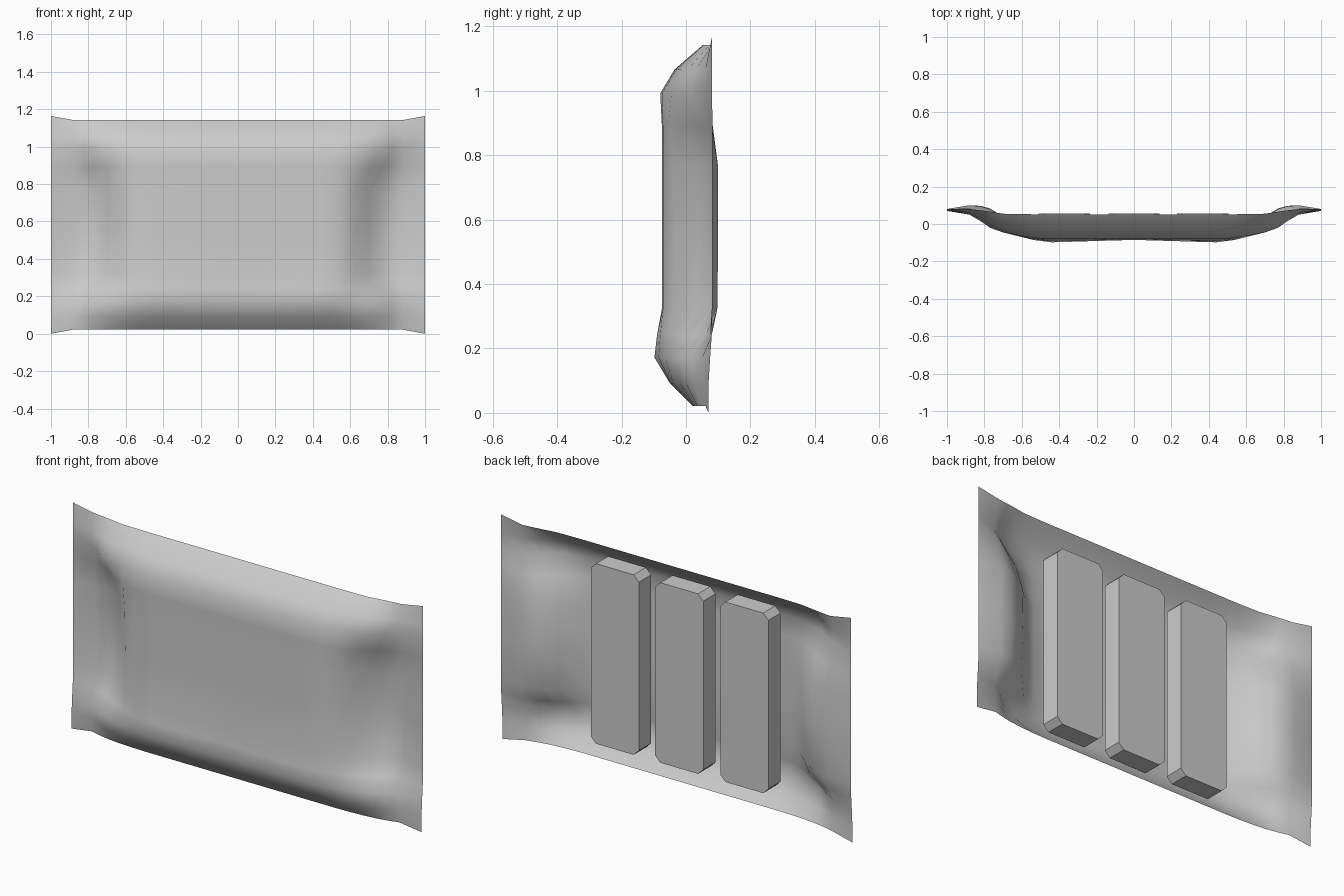
import bpy, bmesh

if "Cube" in bpy.data.objects:
    bpy.data.objects.remove(bpy.data.objects["Cube"])

# Wrapper sheet: depth (y) over a mirrored grid of half-width columns and height rows
COLS = [0, 0.22, 0.44, 0.54, 0.62, 0.70, 0.77, 0.82, 0.88, 1.0]
KEYS = [0, 0.44, 0.54, 0.62, 0.70, 0.77, 0.82, 0.88, 1.0]
ROWS = [
    (0.03, [.02, .02, .02, .022, .027, .035, .045, .06, .07]),
    (0.10, [-.05, -.05, -.048, -.04, -.02, 0, .025, .05, .07]),
    (0.18, [-.085, -.098, -.085, -.065, -.045, -.02, .015, .05, .075]),
    (0.25, [-.08, -.09, -.08, -.05, -.01, .03, .06, .075, .08]),
    (0.33, [-.075, -.075, -.072, -.04, .03, .075, .093, .097, .08]),
    (0.55, [-.075, -.075, -.072, -.035, .04, .083, .097, .1, .08]),
    (0.77, [-.075, -.075, -.072, -.04, .035, .08, .095, .1, .08]),
    (0.90, [-.075, -.075, -.072, -.055, -.01, .035, .065, .083, .08]),
    (1.00, [-.08, -.08, -.075, -.06, -.045, -.02, .015, .05, .08]),
    (1.075, [-.035, -.035, -.033, -.028, -.015, .005, .03, .06, .08]),
    (1.15, [.052, .052, .052, .053, .055, .066, .073, .08, .08]),
]


def lerp(x, vals):
    for i in range(len(KEYS) - 1):
        if x <= KEYS[i + 1]:
            t = (x - KEYS[i]) / (KEYS[i + 1] - KEYS[i])
            return vals[i] * (1 - t) + vals[i + 1] * t
    return vals[-1]


def make_object(name, bm):
    mesh = bpy.data.meshes.new(name)
    bm.to_mesh(mesh)
    bm.free()
    ob = bpy.data.objects.new(name, mesh)
    bpy.context.collection.objects.link(ob)
    return ob


xs = [-x for x in COLS[:0:-1]] + COLS
bm = bmesh.new()
grid = []
for z, vals in ROWS:
    line = []
    for x in xs:
        # the end corners flare outwards a little
        flare = 0.022 * max(0, (abs(x) - 0.88) / 0.12)
        dz = flare if z == 1.15 else (-flare if z == 0.03 else 0)
        line.append(bm.verts.new((x, lerp(abs(x), vals), z + dz - 0.008)))
    grid.append(line)
for a, b in zip(grid, grid[1:]):
    for i in range(len(xs) - 1):
        bm.faces.new((a[i], a[i + 1], b[i + 1], b[i])).smooth = True
make_object("wrapper_sheet", bm)


# Three bars with clipped corners, held behind the sheet
def bar(name, cx, w=0.275, z0=0.11, z1=1.04, y0=-0.045, y1=0.055, c=0.03):
    h = w / 2
    outline = [(-h + c, z0), (h - c, z0), (h, z0 + c), (h, z1 - c),
               (h - c, z1), (-h + c, z1), (-h, z1 - c), (-h, z0 + c)]
    bm = bmesh.new()
    face = bm.faces.new([bm.verts.new((cx + x, y0, z)) for x, z in outline])
    res = bmesh.ops.extrude_face_region(bm, geom=[face], use_keep_orig=True)
    top = [v for v in res["geom"] if isinstance(v, bmesh.types.BMVert)]
    bmesh.ops.translate(bm, verts=top, vec=(0, y1 - y0, 0))
    bmesh.ops.recalc_face_normals(bm, faces=bm.faces)
    make_object(name, bm)


for name, cx in (("left_bar", -0.372), ("middle_bar", 0), ("right_bar", 0.368)):
    bar(name, cx)
